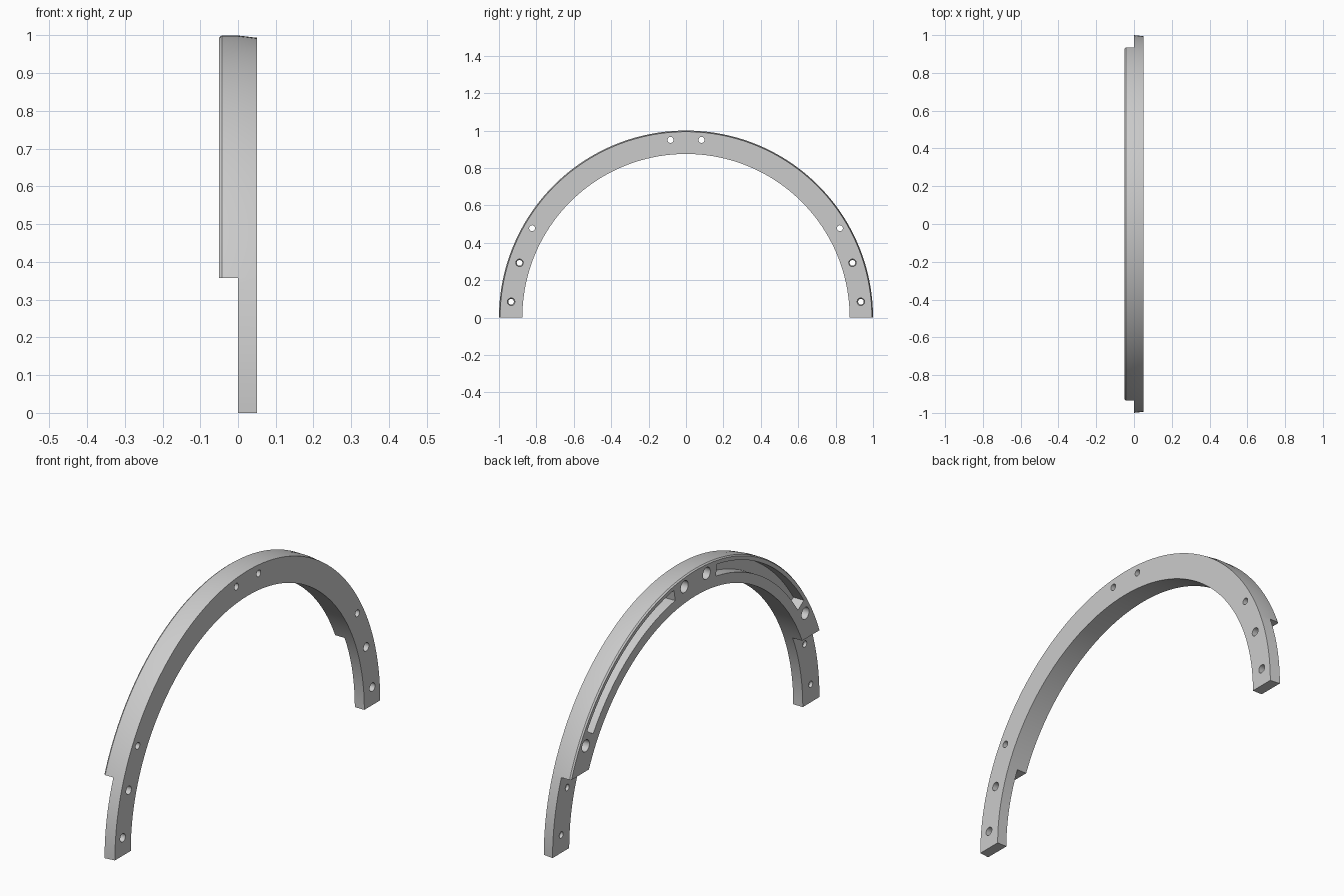
import bpy, bmesh, math
from mathutils import Vector, Matrix

if "Cube" in bpy.data.objects:
    bpy.data.objects.remove(bpy.data.objects["Cube"])

grey = bpy.data.materials.new("light_grey")
grey.diffuse_color = (0.6, 0.6, 0.6, 1)
grey.use_nodes = True
grey.node_tree.nodes["Principled BSDF"].inputs["Base Color"].default_value = grey.diffuse_color


def finish(bm, name):
    bmesh.ops.recalc_face_normals(bm, faces=bm.faces)
    me = bpy.data.meshes.new(name)
    bm.to_mesh(me)
    bm.free()
    me.materials.append(grey)
    ob = bpy.data.objects.new(name, me)
    bpy.context.collection.objects.link(ob)
    return ob


def arc_sweep(bm, profile, a0, a1, steps):
    """Sweep a closed (x, radius) profile around the x axis, capped at both ends."""
    rings = []
    for i in range(steps + 1):
        a = math.radians(a0 + (a1 - a0) * i / steps)
        rings.append([bm.verts.new((x, r * math.cos(a), r * math.sin(a))) for x, r in profile])
    n = len(profile)
    for p, q in zip(rings, rings[1:]):
        for j in range(n):
            k = (j + 1) % n
            bm.faces.new((p[j], p[k], q[k], q[j]))
    bm.faces.new(rings[0])
    bm.faces.new(rings[-1][::-1])


def lathe_hole(bm, y, z, profile, sides=24):
    """Stepped round cutter along x from (x, radius) points."""
    rings = []
    for x, r in profile:
        rings.append([bm.verts.new((x, y + r * math.cos(2 * math.pi * i / sides),
                                    z + r * math.sin(2 * math.pi * i / sides)))
                      for i in range(sides)])
    for p, q in zip(rings, rings[1:]):
        for i in range(sides):
            k = (i + 1) % sides
            bm.faces.new((p[i], p[k], q[k], q[i]))
    bm.faces.new(rings[0])
    bm.faces.new(rings[-1][::-1])


def cut(ob, cutter):
    cutter.hide_render = True
    m = ob.modifiers.new("cut", "BOOLEAN")
    m.operation = "DIFFERENCE"
    m.solver = "EXACT"
    m.object = cutter
    bpy.context.view_layer.objects.active = ob
    bpy.ops.object.modifier_apply(modifier=m.name)
    bpy.data.objects.remove(cutter)


# half ring with a chamfered, slightly tapered rim
bm = bmesh.new()
arc_sweep(bm, [(-0.05, 0.875), (-0.05, 0.995), (-0.043, 1.0), (0.0, 1.0),
               (0.05, 0.994), (0.05, 0.875)], 0, 180, 128)
arch = finish(bm, "half_ring_arch")

# half-thickness lap joints at the two feet
bm = bmesh.new()
bmesh.ops.create_cube(bm, size=1, matrix=Matrix.Translation((-0.1, 0, 0.1285))
                      @ Matrix.Diagonal((0.2, 3, 0.457, 1)))
cut(arch, finish(bm, "lap_cutter"))

# screw holes and curved pockets, mirrored on both sides
bm = bmesh.new()
bored = [(-0.1, 0.028), (0.0, 0.028), (0.0, 0.016), (0.1, 0.016)]
tapered = [(-0.03, 0.015), (0.015, 0.015), (0.02, 0.02), (0.1, 0.02)]
pocket = [(-0.1, 0.923), (-0.1, 0.977), (0.005, 0.977), (0.005, 0.923)]
for s in (-1, 1):
    for y, z in ((0.083, 0.95), (0.823, 0.478)):
        lathe_hole(bm, s * y, z, bored)
    for y, z in ((0.89, 0.293), (0.935, 0.085)):
        lathe_hole(bm, s * y, z, tapered)
arc_sweep(bm, pocket, 33.8, 80.5, 40)
arc_sweep(bm, pocket, 99.5, 146.2, 40)
cut(arch, finish(bm, "hole_cutter"))

# smooth curved faces, keep crisp edges
bpy.ops.object.select_all(action="DESELECT")
arch.select_set(True)
bpy.context.view_layer.objects.active = arch
bpy.ops.object.shade_smooth_by_angle(angle=math.radians(20))
